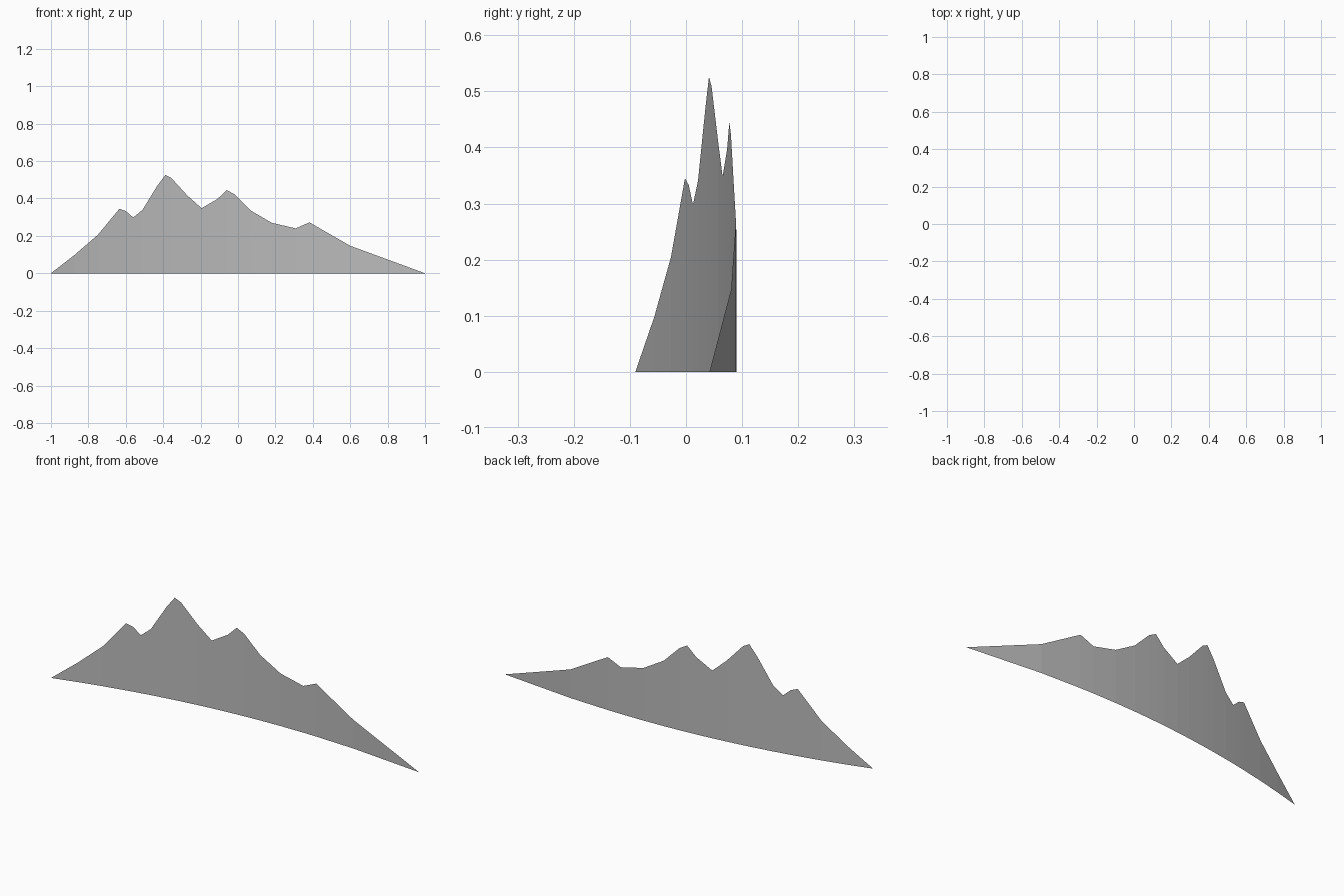
import bpy
import bmesh

if "Cube" in bpy.data.objects:
    bpy.data.objects.remove(bpy.data.objects["Cube"])

# Ridge line of the mountain range: (x, height)
RIDGE = [
    (-1.0, 0.0), (-0.874, 0.098), (-0.75, 0.205), (-0.634, 0.345),
    (-0.60, 0.333), (-0.56, 0.298), (-0.51, 0.34), (-0.43, 0.47),
    (-0.388, 0.526), (-0.356, 0.509), (-0.27, 0.415), (-0.195, 0.348),
    (-0.11, 0.397), (-0.061, 0.445), (-0.02, 0.423), (0.067, 0.336),
    (0.18, 0.27), (0.308, 0.24), (0.382, 0.272), (0.60, 0.147), (1.0, 0.0),
]


def bend(x):
    """Depth of the gently curved backdrop at x."""
    return 0.09 - (0.11 if x < 0.28 else 0.093) * (x - 0.28) ** 2


rock = bpy.data.materials.new("rock_grey")
rock.diffuse_color = (0.5, 0.5, 0.5, 1.0)
rock.use_nodes = True
rock.node_tree.nodes["Principled BSDF"].inputs["Base Color"].default_value = rock.diffuse_color

# Thin curved sheet: one upright strip between neighbouring ridge points
bm = bmesh.new()
foot = [bm.verts.new((x, bend(x), 0)) for x, z in RIDGE]
crest = [bm.verts.new((x, bend(x), z)) if z > 0 else f
         for (x, z), f in zip(RIDGE, foot)]
for i in range(len(RIDGE) - 1):
    corners = [foot[i], foot[i + 1], crest[i + 1], crest[i]]
    bm.faces.new(list(dict.fromkeys(corners)))  # end strips are triangles

mesh = bpy.data.meshes.new("mountain_range")
bm.to_mesh(mesh)
bm.free()
mesh.materials.append(rock)
mountains = bpy.data.objects.new("mountain_range", mesh)
bpy.context.collection.objects.link(mountains)
